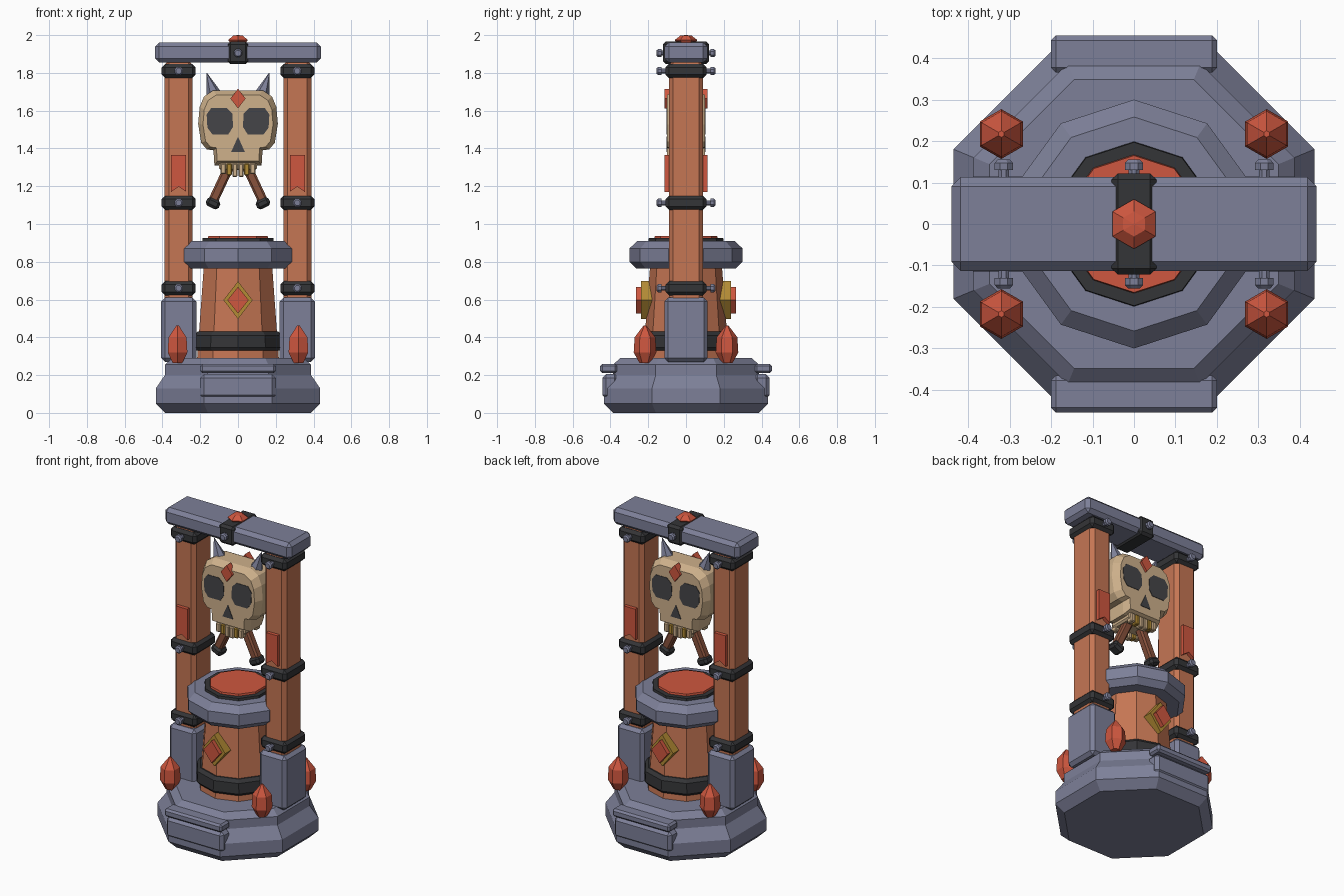
import bpy, bmesh, math
from mathutils import Matrix, Vector

if "Cube" in bpy.data.objects:
    bpy.data.objects.remove(bpy.data.objects["Cube"])


def mat(name, rgb):
    m = bpy.data.materials.new(name)
    m.diffuse_color = (*rgb, 1)
    m.use_nodes = True
    m.node_tree.nodes["Principled BSDF"].inputs["Base Color"].default_value = m.diffuse_color
    return m


STONE = mat("slate stone", (0.205, 0.215, 0.315))
WOOD = mat("warm wood", (0.56, 0.18, 0.088))
IRON = mat("dark iron", (0.034, 0.035, 0.038))
RED = mat("ember red", (0.62, 0.095, 0.05))
BONE = mat("bone", (0.62, 0.44, 0.26))
GOLD = mat("gold", (0.45, 0.26, 0.035))
SOCKET = mat("socket charcoal", (0.06, 0.06, 0.066))
BROWN = mat("dark wood", (0.25, 0.085, 0.045))


def finish(name, bm, m):
    bmesh.ops.recalc_face_normals(bm, faces=bm.faces[:])
    me = bpy.data.meshes.new(name)
    bm.to_mesh(me)
    bm.free()
    me.materials.append(m)
    ob = bpy.data.objects.new(name, me)
    bpy.context.collection.objects.link(ob)
    return ob


def box(name, m, c, size, bevel=0.0, rot=None):
    """Chamfered box from centre and full size."""
    bm = bmesh.new()
    bmesh.ops.create_cube(bm, size=1)
    bmesh.ops.scale(bm, vec=size, verts=bm.verts)
    if bevel:
        bmesh.ops.bevel(bm, geom=bm.edges[:], offset=bevel, segments=1, affect='EDGES')
    if rot:
        bmesh.ops.transform(bm, matrix=rot, verts=bm.verts)
    bmesh.ops.translate(bm, vec=c, verts=bm.verts)
    return finish(name, bm, m)


def stack(name, m, rings):
    """Closed skin over rings of points, capped at both ends."""
    bm = bmesh.new()
    vs = [[bm.verts.new(p) for p in ring] for ring in rings]
    n = len(vs[0])
    for a, b in zip(vs, vs[1:]):
        for i in range(n):
            j = (i + 1) % n
            bm.faces.new((a[i], a[j], b[j], b[i]))
    bm.faces.new(vs[0][::-1])
    bm.faces.new(vs[-1])
    return finish(name, bm, m)


def lathe(name, m, profile, n, start, c=(0, 0), axis='Z'):
    """Low-sided turned form; profile is (radius, height)."""
    rings = []
    for r, h in profile:
        ring = []
        for i in range(n):
            a = math.radians(start) + 2 * math.pi * i / n
            u, v = r * math.cos(a), r * math.sin(a)
            ring.append((c[0] + u, c[1] + v, h) if axis == 'Z' else (c[0] + u, h, c[1] + v))
        rings.append(ring)
    return stack(name, m, rings)


def plate(name, m, pts, y0, y1):
    """Flat xz outline extruded along y."""
    return stack(name, m, [[(x, y, z) for x, z in pts] for y in (y0, y1)])


def diamond(cx, cz, w, h):
    return [(cx - w, cz), (cx, cz - h), (cx + w, cz), (cx, cz + h)]


def bolt(name, x, z, s):
    lathe(name, STONE, [(0.014, s * 0.10), (0.014, s * 0.13), (0.024, s * 0.13),
                        (0.024, s * 0.147), (0.016, s * 0.155)], 8, 22.5, (x, z), 'Y')


# Octagonal plinth (apothem profile)
k = 1 / math.cos(math.pi / 8)
lathe("plinth", STONE, [(r * k, z) for r, z in
      [(0.385, 0), (0.435, 0.05), (0.435, 0.13), (0.387, 0.2), (0.387, 0.255), (0.348, 0.29)]], 8, 22.5)

# Drum, band, cap and glowing lid
lathe("drum", WOOD, [(0.228, 0.28), (0.19, 0.78)], 10, 90)
lathe("drum_band", IRON, [(0.235, 0.33), (0.247, 0.345), (0.243, 0.41), (0.225, 0.43)], 10, 90)
lathe("drum_cap", STONE, [(0.265, 0.765), (0.3, 0.8), (0.3, 0.87), (0.258, 0.91)], 10, 90)
lathe("lid_rim", IRON, [(0.2, 0.9), (0.197, 0.925)], 10, 90)
lathe("lid_glow", RED, [(0.168, 0.92), (0.165, 0.937)], 10, 90)

for s, side in ((-1, "front"), (1, "back")):
    # Plinth step and drum badge
    box(f"{side}_step_slab", STONE, (0, s * 0.41, 0.235), (0.4, 0.09, 0.05), 0.012)
    box(f"{side}_step_panel", STONE, (0, s * 0.40, 0.14), (0.4, 0.085, 0.13), 0.02)
    plate(f"{side}_badge_frame", GOLD, diamond(0, 0.597, 0.077, 0.1), s * 0.18, s * 0.238)
    plate(f"{side}_badge_gem", RED, diamond(0, 0.597, 0.056, 0.07), s * 0.23, s * 0.264)
    bolt(f"{side}_clamp_bolt", 0, 1.905, s)

# Pillars, socles, bands, banners, corner crystals
for sx, lr in ((-1, "left"), (1, "right")):
    x = sx * 0.314
    box(f"{lr}_socle", STONE, (x, 0, 0.44), (0.186, 0.23, 0.34), 0.02)
    box(f"{lr}_pillar", WOOD, (x, 0, 1.22), (0.148, 0.182, 1.29), 0.022)
    for i, z in enumerate((0.66, 1.112, 1.81)):
        box(f"{lr}_band_{i}", IRON, (x, 0, z), (0.18, 0.216, 0.075), 0.018)
        for s in (-1, 1):
            bolt(f"{lr}_bolt_{i}", x, z, s)
    for s in (-1, 1):
        plate(f"{lr}_banner", RED, [(x - 0.04, 1.17), (x, 1.197), (x + 0.04, 1.17),
              (x + 0.04, 1.365), (x - 0.04, 1.365)], s * 0.085, s * 0.113)
        lathe(f"{lr}_crystal", RED, [(0.03, 0.265), (0.06, 0.32), (0.055, 0.4), (0.008, 0.462)],
              6, 90, (sx * 0.32, s * 0.217))

# Lintel with clamp and jewel
box("lintel", STONE, (0, 0, 1.908), (0.88, 0.226, 0.106), 0.022)
box("lintel_clamp", IRON, (0, 0, 1.906), (0.108, 0.244, 0.12), 0.015)
lathe("lintel_jewel", RED, [(0.045, 1.955), (0.06, 1.974), (0.03, 1.997), (0.003, 2.0)], 6, 90)

# Two-faced skull: outline with chamfered faces
half = [(0.13, 1.708), (0.18, 1.675), (0.203, 1.62), (0.211, 1.53), (0.195, 1.43),
        (0.165, 1.395), (0.13, 1.39), (0.125, 1.31)]
outline = half + [(-x, z) for x, z in reversed(half)]
stack("skull", BONE, [[(x * f, y, 1.5 + (z - 1.5) * f) for x, z in outline]
                      for y, f in ((-0.1, 0.88), (-0.055, 1), (0.055, 1), (0.1, 0.88))])
box("upper_jaw", BONE, (0, 0, 1.31), (0.2, 0.16, 0.05), 0.01)
eye = [(-0.07, -0.03), (-0.045, -0.07), (0.04, -0.07), (0.066, -0.035),
       (0.07, 0.035), (0.045, 0.07), (-0.035, 0.07), (-0.066, 0.04)]
for s, side in ((-1, "front"), (1, "back")):
    for sx in (-1, 1):
        plate(f"{side}_eye_socket", SOCKET, [(sx * (0.096 + px), 1.545 + pz) for px, pz in eye],
              s * 0.097, s * 0.103)
        # Teeth, one gold on each half
        for tx, w, bot, m in ((0.078, 0.03, 1.265, BONE), (0.046, 0.028, 1.258, GOLD),
                              (0.016, 0.028, 1.25, BONE)):
            box(f"{side}_tooth", m, (sx * tx, s * 0.07, (bot + 1.32) / 2),
                (w, 0.04, 1.32 - bot), 0.005)
    plate(f"{side}_nose", SOCKET, [(-0.037, 1.38), (0.037, 1.38), (0, 1.462)], s * 0.097, s * 0.103)
    plate(f"{side}_brow_gem", RED, diamond(0, 1.664, 0.04, 0.052), s * 0.07, s * 0.115)

for sx in (-1, 1):
    # Horns
    base, tip = Vector((sx * 0.118, 0, 1.67)), Vector((sx * 0.166, 0, 1.8))
    ring = [(math.cos(a), math.sin(a)) for a in (2 * math.pi * i / 6 for i in range(6))]
    stack("horn", STONE, [[(c.x + r * u, c.y + r * v, c.z) for u, v in ring]
                          for c, r in ((base, 0.05), (tip, 0.002))])
    # Splayed handles with iron ends
    a, b = Vector((sx * 0.03, 0, 1.34)), Vector((sx * 0.133, 0, 1.12))
    rot = Matrix.Rotation(-sx * math.atan2(abs(b.x - a.x), a.z - b.z), 4, 'Y')
    box("handle", BROWN, (a + b) / 2, (0.052, 0.052, (b - a).length), 0.01, rot)
    box("handle_end", IRON, (sx * 0.132, 0, 1.11), (0.075, 0.075, 0.05), 0.014, rot)
